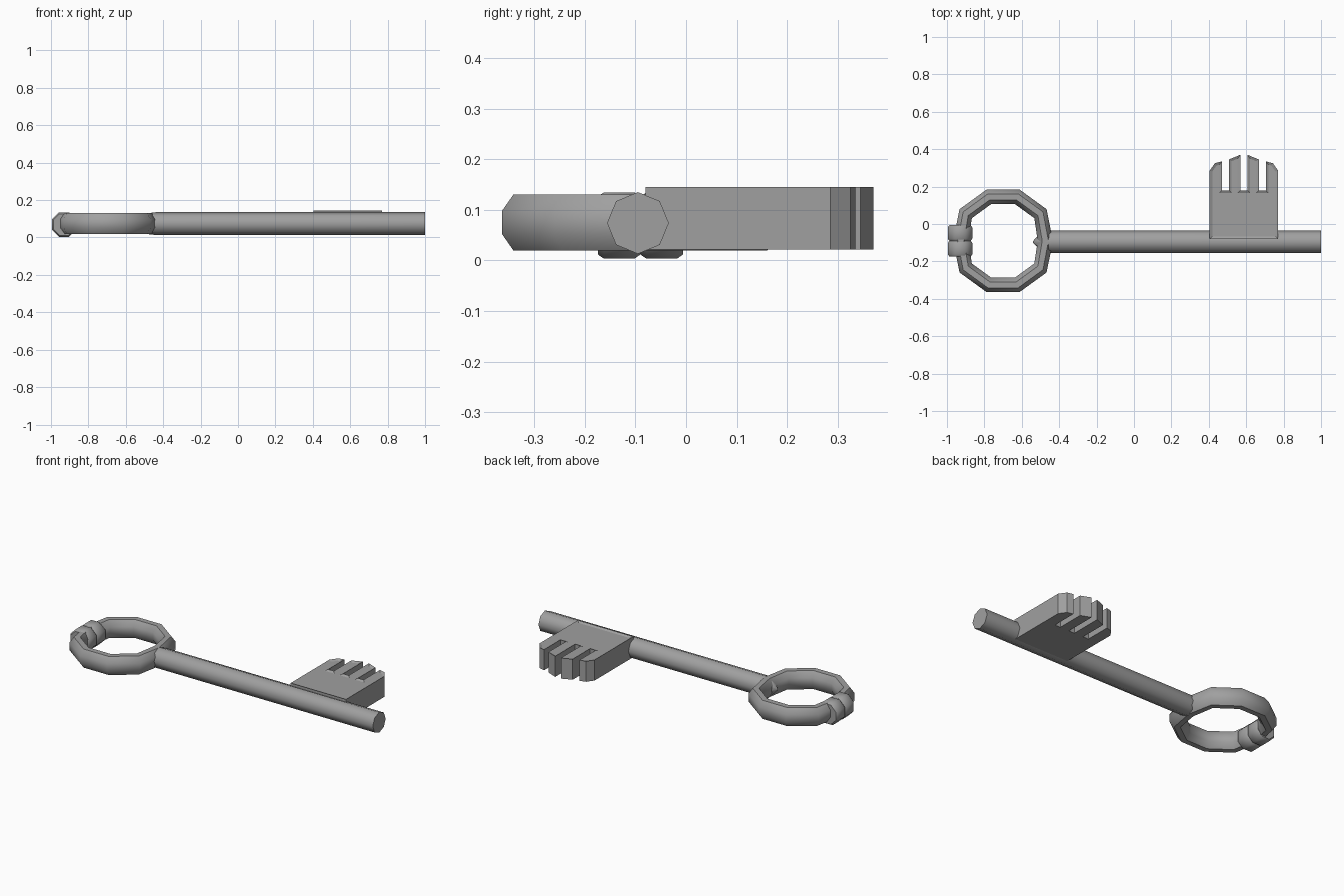
import bpy, bmesh
from math import sin, cos, pi, radians
from mathutils import Matrix, Vector

cube = bpy.data.objects.get("Cube")
if cube:
    bpy.data.objects.remove(cube)

GREY = (0.35, 0.35, 0.35, 1)
metal = bpy.data.materials.new("grey metal")
metal.use_nodes = True
metal.diffuse_color = GREY
metal.node_tree.nodes["Principled BSDF"].inputs["Base Color"].default_value = GREY


def finish(name, bm, smooth=True):
    """Turn a bmesh into a named object with the metal material."""
    bmesh.ops.recalc_face_normals(bm, faces=bm.faces)
    mesh = bpy.data.meshes.new(name)
    bm.to_mesh(mesh)
    bm.free()
    mesh.materials.append(metal)
    obj = bpy.data.objects.new(name, mesh)
    bpy.context.collection.objects.link(obj)
    if smooth:
        bpy.ops.object.select_all(action="DESELECT")
        obj.select_set(True)
        bpy.context.view_layer.objects.active = obj
        bpy.ops.object.shade_smooth_by_angle(angle=radians(50))
    return obj


def lathe(name, profile, origin, axis, turn=0.0):
    """Eight-sided solid from (distance, radius) pairs along an axis."""
    bm = bmesh.new()
    rot = Vector((0, 0, 1)).rotation_difference(Vector(axis)).to_matrix()
    rings = []
    for dist, r in profile:
        rings.append([bm.verts.new(Vector(origin) + rot @ Vector(
            (r * cos(i * pi / 4 + turn), r * sin(i * pi / 4 + turn), dist)))
            for i in range(8)])
    for a, b in zip(rings, rings[1:]):
        for i in range(8):
            j = (i + 1) % 8
            bm.faces.new((a[i], a[j], b[j], b[i]))
    bm.faces.new(rings[0])
    bm.faces.new(rings[-1])
    return finish(name, bm)


# Shaft with a pointed inner end
lathe("shaft", [(-0.54, 0.004), (-0.49, 0.055), (-0.44, 0.061), (1, 0.061)],
      (0, -0.095, 0.074), (1, 0, 0))

# Ten-sided bow ring with an octagonal section
bm = bmesh.new()
loops = []
for k in range(10):
    a = k * pi / 5
    reach = 0.226 if k % 5 == 0 else 0.247
    loop = []
    for i in range(8):
        t = (i + 0.5) * pi / 4
        r = reach + 0.044 * cos(t)
        loop.append(bm.verts.new((-0.70 + r * cos(a), -0.09 + r * sin(a),
                                  0.075 + 0.06 * sin(t))))
    loops.append(loop)
for k in range(10):
    a, b = loops[k], loops[(k + 1) % 10]
    for i in range(8):
        j = (i + 1) % 8
        bm.faces.new((a[i], a[j], b[j], b[i]))
finish("bow_ring", bm)

# Pair of rounded collars on the far side of the ring
for name, y in (("collar_left", -0.048), ("collar_right", -0.132)):
    lathe(name, [(-0.042, 0.062), (-0.03, 0.071), (0.03, 0.071), (0.042, 0.062)],
          (-0.93, y, 0.069), (0, 1, 0), pi / 8)

# Bit: comb outline mirrored about its middle, with three slots
MID, SLOT = 0.5875, 0.18
half = [(0.183, -0.08), (0.183, 0.285), (0.155, 0.325), (0.117, 0.335),
        (0.117, SLOT), (0.08, SLOT), (0.08, 0.345), (0.019, 0.37), (0.019, SLOT)]
outline = [(MID - x, y) for x, y in half] + [(MID + x, y) for x, y in reversed(half)]
bm = bmesh.new()
base = bm.faces.new([bm.verts.new((x, y, 0.022)) for x, y in outline])
grown = bmesh.ops.extrude_face_region(bm, geom=[base], use_keep_orig=True)["geom"]
top = next(g for g in grown if isinstance(g, bmesh.types.BMFace))
bmesh.ops.translate(bm, verts=list(top.verts), vec=(0, 0, 0.123))
bmesh.ops.recalc_face_normals(bm, faces=bm.faces)
# Shallow sunk panel with a raised rim
bmesh.ops.inset_region(bm, faces=[top], thickness=0.014, depth=0, use_even_offset=True)
bmesh.ops.translate(bm, verts=list(top.verts), vec=(0, 0, -0.007))
finish("bit", bm, smooth=False)
